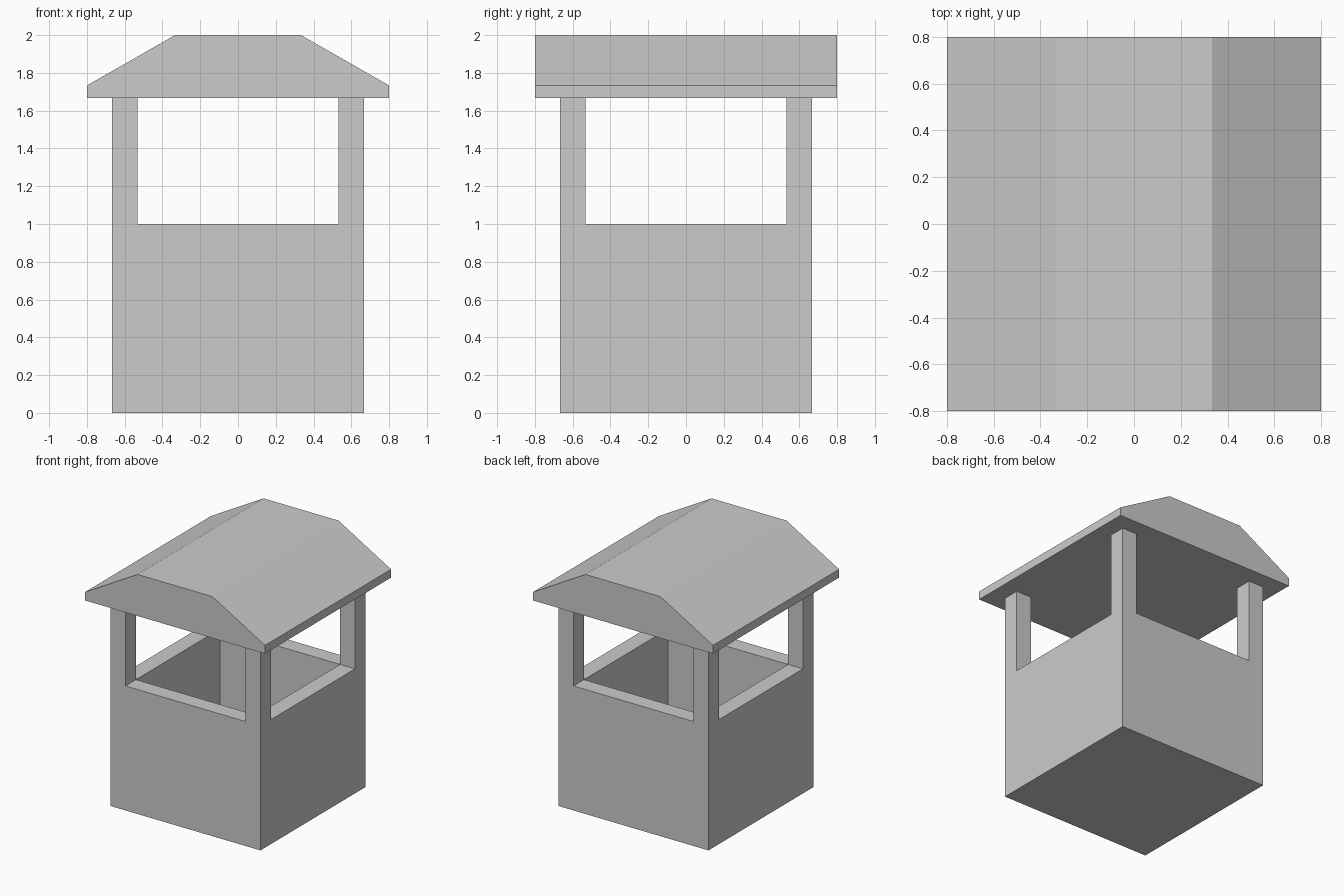
import bpy

if "Cube" in bpy.data.objects:
    bpy.data.objects.remove(bpy.data.objects["Cube"])

U = 1 / 15          # the model sits on a 1/15 grid
HALF = 10 * U       # half width of the body
WALL = 2 * U        # wall, floor and post thickness
SILL = 1.0
EAVE = 25 * U


def make_mesh(name, verts, faces):
    mesh = bpy.data.meshes.new(name)
    mesh.from_pydata(verts, [], faces)
    mesh.update()
    obj = bpy.data.objects.new(name, mesh)
    bpy.context.collection.objects.link(obj)
    return obj


def ring(half, z):
    return [(-half, -half, z), (half, -half, z), (half, half, z), (-half, half, z)]


def prism_y(name, profile, half_depth):
    """Extrude an x-z profile (counter-clockwise from the front) along y."""
    n = len(profile)
    verts = [(x, y, z) for y in (-half_depth, half_depth) for x, z in profile]
    faces = [tuple(range(n)), tuple(reversed(range(n, 2 * n)))]
    faces += [(i, i + n, (i + 1) % n + n, (i + 1) % n) for i in range(n)]
    return make_mesh(name, verts, faces)


# Open-topped booth body: stacked square rings up the outside and down the inside
rings = [(HALF, 0), (HALF, SILL), (HALF - WALL, SILL), (HALF - WALL, WALL)]
verts = [v for half, z in rings for v in ring(half, z)]
faces = [(3, 2, 1, 0), (12, 13, 14, 15)]
for r in range(3):
    for i in range(4):
        a, b = r * 4 + i, r * 4 + (i + 1) % 4
        faces.append((a, b, b + 4, a + 4))
make_mesh("booth_walls", verts, faces)

# Four corner posts carrying the roof
c = HALF - WALL / 2
for side, sx in (("left", -1), ("right", 1)):
    for end, sy in (("front", -1), ("back", 1)):
        h = WALL / 2
        post = prism_y(f"{end}_{side}_post",
                       [(-h, SILL), (h, SILL), (h, EAVE), (-h, EAVE)], h)
        post.location = (sx * c, sy * c, 0)

# Roof with flat ridge and sloped sides
half_roof = [(12 * U, EAVE), (12 * U, EAVE + U), (5 * U, 2.0)]
prism_y("roof", half_roof + [(-x, z) for x, z in reversed(half_roof)], 12 * U)
